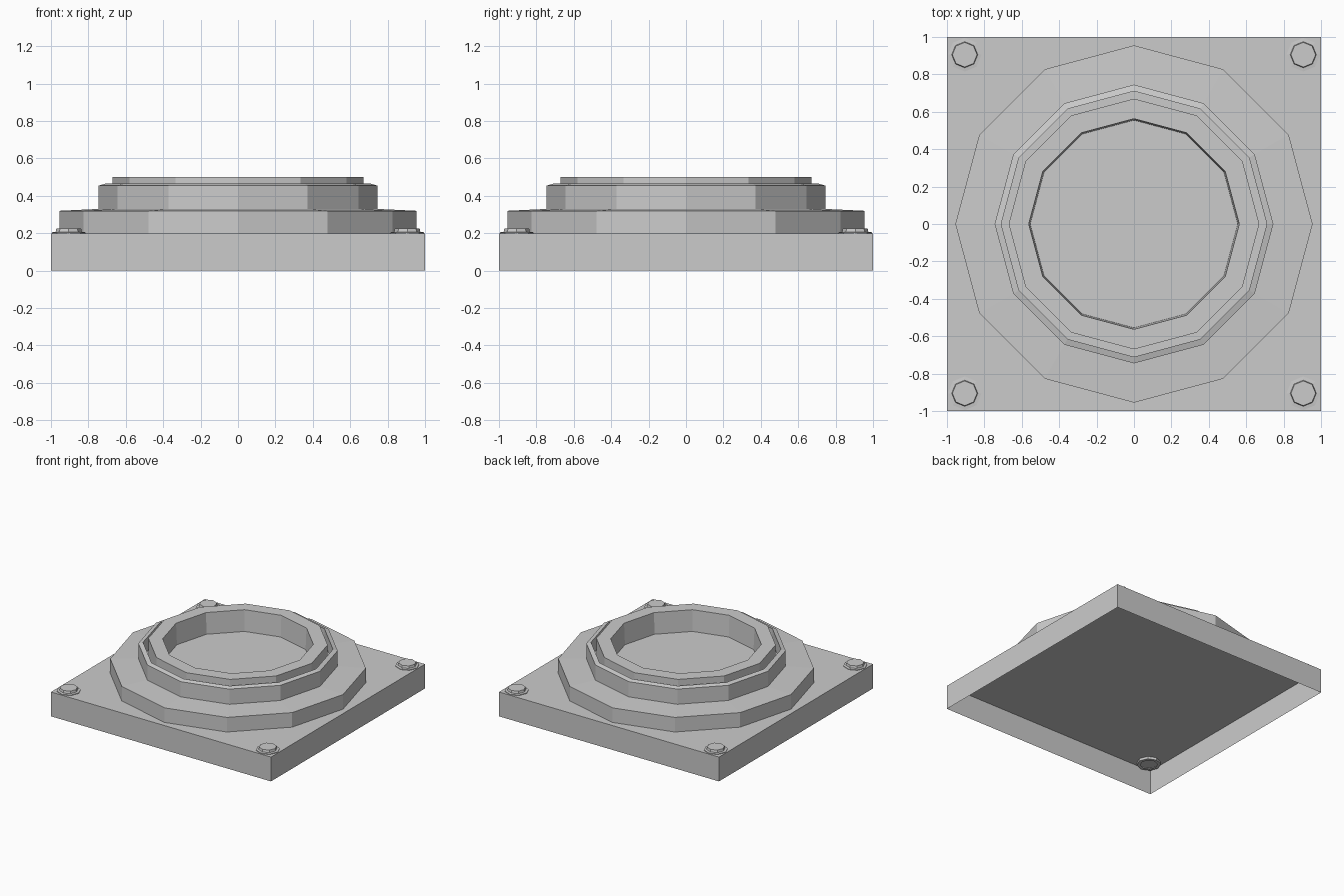
import bpy, bmesh
from math import cos, sin, tau

cube = bpy.data.objects.get("Cube")
if cube:
    bpy.data.objects.remove(cube, do_unlink=True)

# Single plain grey
GREY = (0.6, 0.6, 0.6, 1)
grey = bpy.data.materials.new("plain_grey")
grey.use_nodes = True
grey.diffuse_color = GREY
grey.node_tree.nodes["Principled BSDF"].inputs["Base Color"].default_value = GREY


def finish(bm, name):
    mesh = bpy.data.meshes.new(name)
    bm.to_mesh(mesh)
    bm.free()
    mesh.materials.append(grey)
    obj = bpy.data.objects.new(name, mesh)
    bpy.context.collection.objects.link(obj)
    return obj


def lathe(name, profile, sides, x=0, y=0):
    """Turn (radius, z) points, listed from the outside bottom up and inward,
    and close the last loop with a flat face."""
    bm = bmesh.new()
    loops = [[bm.verts.new((x + r * cos(tau * i / sides),
                            y + r * sin(tau * i / sides), z))
              for i in range(sides)] for r, z in profile]
    for low, high in zip(loops, loops[1:]):
        for i in range(sides):
            j = (i + 1) % sides
            bm.faces.new((low[i], low[j], high[j], high[i]))
    bm.faces.new(loops[-1])
    return finish(bm, name)


# Square base plate: a thin shell, open underneath
bm = bmesh.new()
bmesh.ops.create_cube(bm, size=2)
for v in bm.verts:
    v.co.z = 0.2 if v.co.z > 0 else 0
bm.normal_update()
bottom = [f for f in bm.faces if f.normal.z < -0.5]
bmesh.ops.delete(bm, geom=bottom, context='FACES_ONLY')
finish(bm, "base_plate")

# Stepped twelve-sided collar with a narrow groove and a recessed floor
lathe("stepped_collar", [
    (0.955, 0.2), (0.955, 0.32),                 # wide lower step
    (0.745, 0.33), (0.745, 0.455),               # middle step
    (0.71, 0.465), (0.71, 0.35), (0.67, 0.35),   # groove
    (0.67, 0.5), (0.563, 0.5),                   # top rim
    (0.555, 0.325),                              # recess wall and floor
], 12)

# Eight-sided corner bolts, reaching just through the plate
for side_y, end in ((-1, "front"), (1, "back")):
    for side_x, side in ((1, "left"), (-1, "right")):
        lathe(f"bolt_{end}_{side}", [
            (0.065, 0.18), (0.09, 0.18), (0.09, 0.205),
            (0.07, 0.207), (0.066, 0.226),
        ], 8, side_x * 0.905, side_y * 0.905)
